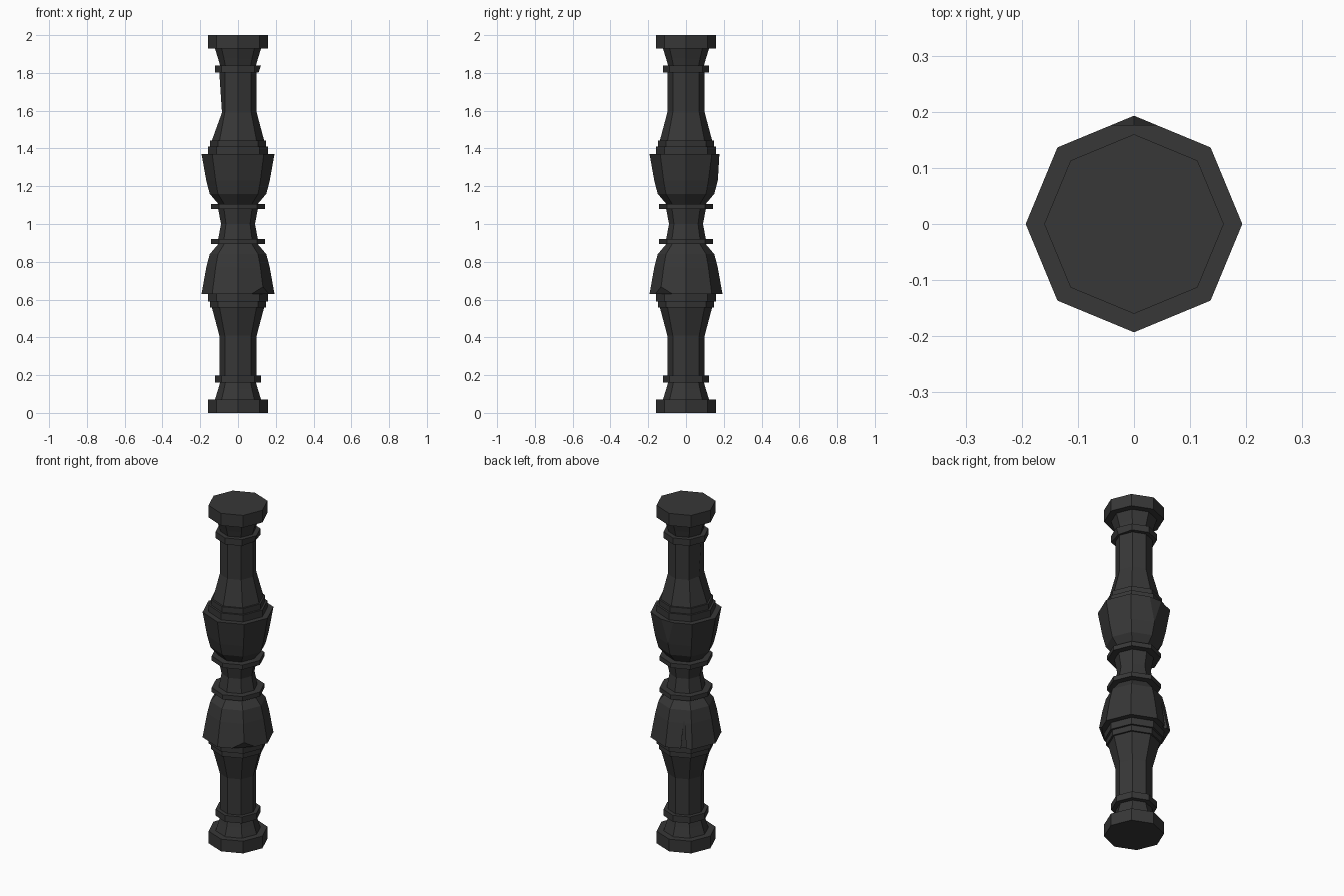
import bpy, bmesh, math
from mathutils import Vector, Matrix

if "Cube" in bpy.data.objects:
    bpy.data.objects.remove(bpy.data.objects["Cube"])

SIDES = 8
# lower half of the turned profile (radius, height); upper half is its mirror
half = [(0.16, 0), (0.16, 0.072), (0.122, 0.072), (0.105, 0.125), (0.095, 0.16),
        (0.122, 0.16), (0.122, 0.198), (0.099, 0.198), (0.099, 0.41), (0.138, 0.557),
        (0.148, 0.557), (0.148, 0.59), (0.16, 0.59), (0.16, 0.63), (0.193, 0.63),
        (0.168, 0.77), (0.15, 0.84), (0.105, 0.893), (0.143, 0.893), (0.143, 0.92),
        (0.105, 0.92)]
profile = half + [(0.09, 1.0)] + [(r, 2 - z) for r, z in reversed(half)]

mat = bpy.data.materials.new("dark_stone")
mat.diffuse_color = (0.038, 0.038, 0.038, 1)
mat.use_nodes = True
mat.node_tree.nodes["Principled BSDF"].inputs["Base Color"].default_value = mat.diffuse_color


def add_object(name, bm):
    bmesh.ops.recalc_face_normals(bm, faces=bm.faces[:])
    me = bpy.data.meshes.new(name)
    bm.to_mesh(me)
    bm.free()
    me.materials.append(mat)
    ob = bpy.data.objects.new(name, me)
    bpy.context.collection.objects.link(ob)
    return ob


# octagonal turned column
bm = bmesh.new()
rings = []
for r, z in profile:
    ring = []
    for k in range(SIDES):
        a = k * math.tau / SIDES
        rr = r
        # worn corners: left side of the upper shaft, right side of the upper collar
        if k == 4 and abs(z - 1.59) < 0.005:
            rr = 0.085
        if k == 0 and abs(z - 1.802) < 0.005 and r > 0.11:
            rr = 0.109
        ring.append(bm.verts.new((rr * math.cos(a), rr * math.sin(a), z)))
    rings.append(ring)
for a, b in zip(rings, rings[1:]):
    for k in range(SIDES):
        n = (k + 1) % SIDES
        bm.faces.new((a[k], a[n], b[n], b[k]))
bm.faces.new(rings[0])
bm.faces.new(rings[-1])
column = add_object("column", bm)


def wedge(name, angle, section, width_top, width_low):
    """Prism cutter: section is (radius, z) corners, widened sideways, turned to angle."""
    bm = bmesh.new()
    rot = Matrix.Rotation(angle, 3, 'Z')
    zs = [z for _, z in section]
    sides = []
    for s in (-1, 1):
        row = []
        for r, z in section:
            t = (z - min(zs)) / (max(zs) - min(zs))
            w = width_low + (width_top - width_low) * t
            row.append(bm.verts.new(rot @ Vector((r, s * w, z))))
        sides.append(row)
    bm.faces.new(sides[0])
    bm.faces.new(sides[1])
    n = len(section)
    for i in range(n):
        j = (i + 1) % n
        bm.faces.new((sides[0][i], sides[0][j], sides[1][j], sides[1][i]))
    ob = add_object(name, bm)
    ob.hide_render = True
    ob.hide_viewport = True
    mod = column.modifiers.new(name, 'BOOLEAN')
    mod.operation = 'DIFFERENCE'
    mod.solver = 'EXACT'
    mod.object = ob


# chips knocked out of the two bulbs, and a crack in the lower one
wedge("upper_bulb_chip", math.radians(90),
      [(0.177, 1.375), (0.168, 1.22), (0.25, 1.22), (0.25, 1.375)], 0.1, 0.1)
wedge("lower_bulb_chip", math.radians(-45),
      [(0.164, 0.625), (0.19, 0.675), (0.25, 0.675), (0.25, 0.625)], 0.1, 0.1)
wedge("lower_bulb_crack", math.radians(121),
      [(0.164, 0.625), (0.15, 0.78), (0.25, 0.78), (0.25, 0.625)], 0.003, 0.015)
